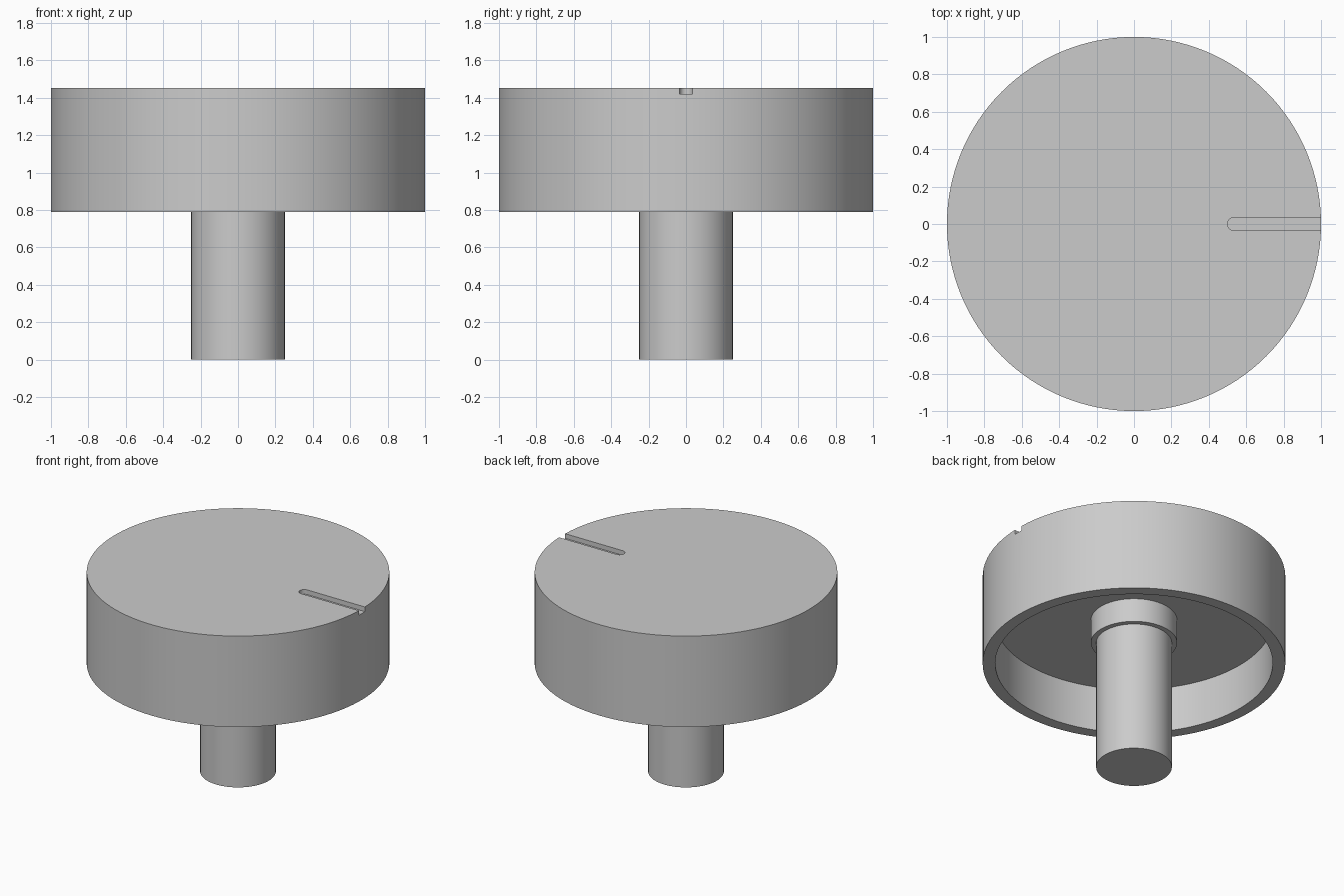
import bpy, bmesh, math

SEGMENTS = 128

if "Cube" in bpy.data.objects:
    bpy.data.objects.remove(bpy.data.objects["Cube"], do_unlink=True)

grey = bpy.data.materials.new("plain grey")
grey.use_nodes = True
colour = (0.6, 0.6, 0.6, 1)
grey.diffuse_color = colour
grey.node_tree.nodes["Principled BSDF"].inputs["Base Color"].default_value = colour


def finish(name, bm):
    bmesh.ops.recalc_face_normals(bm, faces=bm.faces)
    mesh = bpy.data.meshes.new(name)
    bm.to_mesh(mesh)
    bm.free()
    mesh.materials.append(grey)
    obj = bpy.data.objects.new(name, mesh)
    bpy.context.collection.objects.link(obj)
    return obj


def lathe(name, profile):
    """Turn a closed-on-axis (radius, height) profile around z."""
    bm = bmesh.new()
    verts = [bm.verts.new((r, 0, z)) for r, z in profile]
    edges = [bm.edges.new(pair) for pair in zip(verts, verts[1:])]
    bmesh.ops.spin(bm, geom=verts + edges, cent=(0, 0, 0), axis=(0, 0, 1),
                   angle=math.tau, steps=SEGMENTS, use_merge=False)
    bmesh.ops.remove_doubles(bm, verts=bm.verts, dist=1e-4)
    return finish(name, bm)


def smooth(obj):
    bpy.ops.object.select_all(action='DESELECT')
    obj.select_set(True)
    bpy.context.view_layer.objects.active = obj
    bpy.ops.object.shade_smooth_by_angle(angle=math.radians(30))


# Hollow cap with a collar under its ceiling
top, rim, ceiling, collar = 1.453, 0.79, 1.12, 0.947
cap = lathe("knob_cap", [(0, top), (1, top), (1, rim), (0.917, rim),
                         (0.917, ceiling), (0.285, ceiling),
                         (0.285, collar), (0, collar)])

# Shaft, set into the collar
shaft = lathe("shaft", [(0, 0), (0.25, 0), (0.25, 1.0), (0, 1.0)])

# Pointer slot cutter: rounded inner end, open at the cap's edge
half, depth, inner = 0.035, 0.034, 0.5
outline = [(inner + half - half * math.sin(a), half * math.cos(a))
           for a in (math.pi * i / 16 for i in range(17))]
outline += [(1.1, -half), (1.1, half)]
bm = bmesh.new()
face = bm.faces.new([bm.verts.new((x, y, top - depth)) for x, y in outline])
lift = bmesh.ops.extrude_face_region(bm, geom=[face])["geom"]
bmesh.ops.translate(bm, vec=(0, 0, depth + 0.1),
                    verts=[v for v in lift if isinstance(v, bmesh.types.BMVert)])
cutter = finish("slot_cutter", bm)
cutter.hide_render = True
cutter.display_type = 'WIRE'

# Cut the slot and drop the cutter
cut = cap.modifiers.new("pointer slot", 'BOOLEAN')
cut.operation, cut.solver, cut.object = 'DIFFERENCE', 'EXACT', cutter
bpy.context.view_layer.objects.active = cap
bpy.ops.object.modifier_apply(modifier=cut.name)
bpy.data.objects.remove(cutter, do_unlink=True)

for part in (cap, shaft):
    smooth(part)
